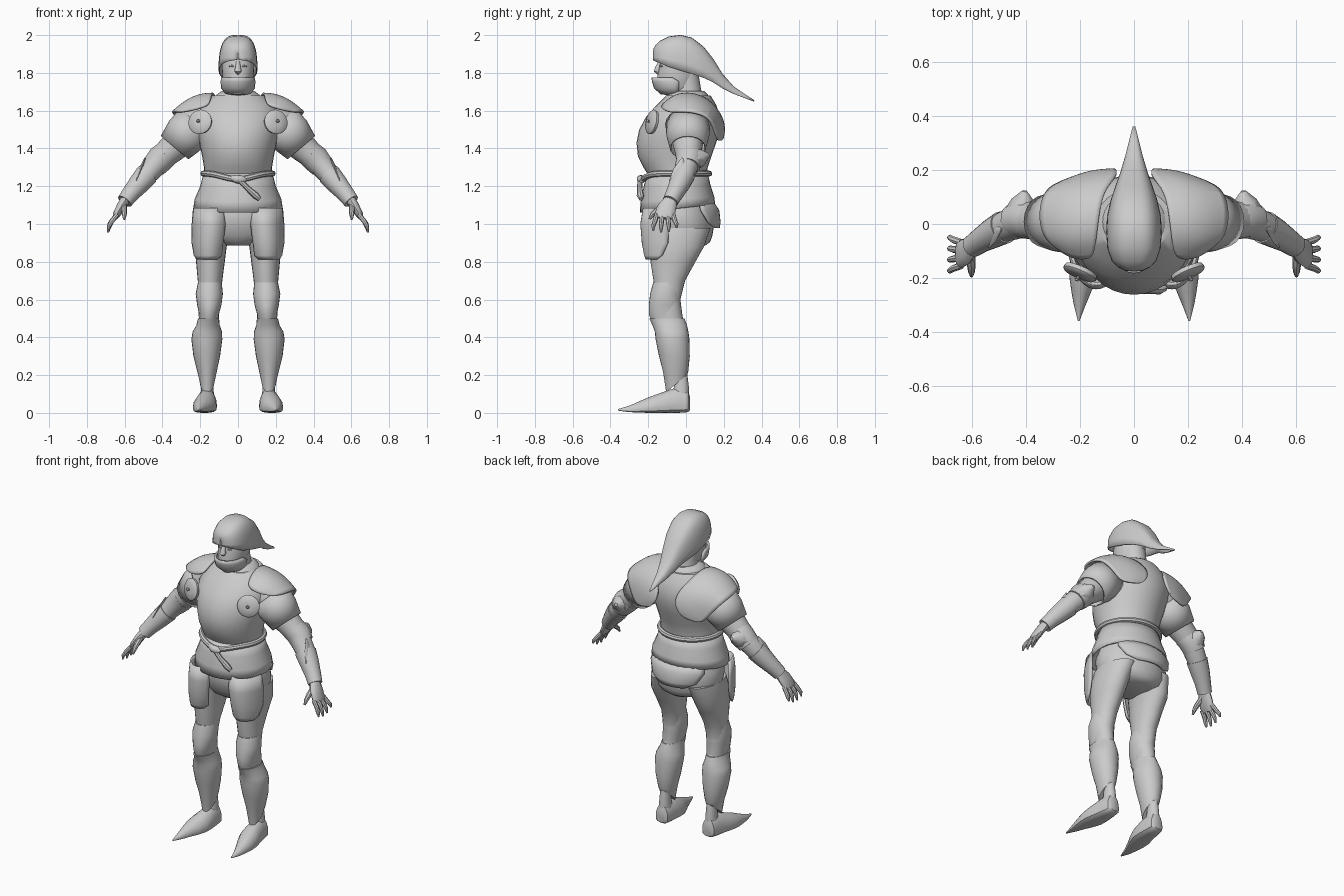
import bpy, bmesh, math
from mathutils import Vector

steel = bpy.data.materials.new("plain_grey")
steel.diffuse_color = (0.6, 0.6, 0.6, 1)


def skin(name, rings, closed=True, caps=True, mirror=False, solid=0, sub=0, loop=False, angle=40):
    """Bridge a list of equally long point rows into one surface."""
    bm = bmesh.new()
    rows = [[bm.verts.new(p) for p in r] for r in rings]
    n = len(rows[0])
    pairs = list(zip(rows, rows[1:])) + ([(rows[-1], rows[0])] if loop else [])
    for a, b in pairs:
        for i in range(n if closed else n - 1):
            j = (i + 1) % n
            bm.faces.new((a[i], a[j], b[j], b[i]))
    if closed and caps and not loop:
        bm.faces.new(rows[0])
        bm.faces.new(rows[-1])
    bmesh.ops.recalc_face_normals(bm, faces=bm.faces)
    me = bpy.data.meshes.new(name)
    bm.to_mesh(me)
    bm.free()
    me.materials.append(steel)
    ob = bpy.data.objects.new(name, me)
    bpy.context.collection.objects.link(ob)
    bpy.ops.object.select_all(action='DESELECT')
    ob.select_set(True)
    bpy.context.view_layer.objects.active = ob
    bpy.ops.object.shade_smooth_by_angle(angle=math.radians(angle))
    if sub:
        ob.modifiers.new("round", 'SUBSURF').levels = sub
        ob.modifiers["round"].render_levels = sub
    if solid:
        m = ob.modifiers.new("thickness", 'SOLIDIFY')
        m.thickness, m.offset = solid, 0
    if mirror:
        ob.modifiers.new("mirror", 'MIRROR')
    return ob


def oval(z, x0, x1, yf, yb, tilt=0, n=24):
    """Ring between left/right and front/back limits, raised at the back by tilt."""
    cx, cy, rx, ry = (x0 + x1) / 2, (yf + yb) / 2, (x1 - x0) / 2, (yb - yf) / 2
    return [(cx + rx * math.cos(t), cy + ry * math.sin(t), z + tilt * math.sin(t))
            for t in (2 * math.pi * i / n for i in range(n))]


def body(name, secs, **kw):
    """Symmetric part from (z, half width, front, back[, tilt])."""
    return skin(name, [oval(s[0], -s[1], *s[1:], n=32) for s in secs], **kw)


def limb(name, secs, **kw):
    """One of a pair from (z, inner x, outer x, front, back[, tilt])."""
    return skin(name, [oval(*s) for s in secs], mirror=True, **kw)


def arc(z, x, y, rx, ry, a0, a1, n=14):
    """Open row, angles in degrees measured from straight ahead."""
    return [(x + rx * math.sin(a), y - ry * math.cos(a), z)
            for a in (math.radians(a0 + (a1 - a0) * i / n) for i in range(n + 1))]


def tube(name, path, n=12, ref=(0, 1, 0), loop=False, **kw):
    """Round sections along a path of (x, y, z, radius[, second radius])."""
    pts, ref, rings = [Vector(p[:3]) for p in path], Vector(ref), []
    last = len(pts) - 1
    for i, p in enumerate(path):
        nxt = pts[(i + 1) % len(pts)] if loop else pts[min(i + 1, last)]
        prv = pts[i - 1] if loop else pts[max(i - 1, 0)]
        t = (nxt - prv).normalized()
        u = (ref - t * ref.dot(t)).normalized()
        v = t.cross(u)
        rings.append([pts[i] + u * p[3] * math.cos(a) + v * p[-1] * math.sin(a)
                      for a in (2 * math.pi * k / n for k in range(n))])
    return skin(name, rings, loop=loop, **kw)


# Torso, collar, neck and waist
body("breastplate", [(1.25, .178, -.195, .11), (1.3, .18, -.225, .115), (1.36, .19, -.255, .135),
                     (1.43, .205, -.262, .16), (1.5, .22, -.248, .18), (1.57, .225, -.21, .18),
                     (1.63, .2, -.155, .16), (1.68, .14, -.105, .13)])
body("collar", [(1.64, .15, -.12, .14), (1.685, .112, -.1, .115), (1.705, .085, -.08, .095)])
body("neck", [(1.66, .08, -.08, .09), (1.74, .068, -.07, .075), (1.8, .068, -.07, .065)])
body("waist_skirt", [(1.27, .178, -.2, .11), (1.2, .195, -.22, .125, .005), (1.13, .225, -.235, .145, .012),
                     (1.082, .232, -.24, .15, .022)], caps=False, solid=.01)
body("hips", [(1.14, .19, -.18, .12), (1.06, .218, -.205, .14), (1.0, .22, -.2, .15),
              (.94, .205, -.175, .14), (.905, .16, -.15, .128), (.885, .08, -.12, .1)])
skin("rear_plate", [arc(1.12, 0, 0, .2, .14, 118, 242), arc(1.07, 0, 0, .21, .172, 118, 242),
                    arc(1.01, 0, 0, .2, .178, 130, 230), arc(.98, 0, 0, .17, .174, 148, 212)],
     closed=False, solid=.01)

# Belt dipping to a knot with a hanging end
belt = []
for i in range(40):
    a = 2 * math.pi * i / 40
    dip = max(0, math.cos(a)) ** 6 * .03
    belt.append((.183 * math.sin(a), -.052 - .175 * math.cos(a), 1.267 - dip, .016))
tube("belt", belt, n=8, ref=(0, 0, 1), loop=True)
tube("belt_knot", [(-.035, -.23, 1.245, .012), (-.01, -.238, 1.238, .022), (.02, -.238, 1.235, .022),
                   (.04, -.233, 1.23, .012)], ref=(0, 0, 1))
tube("belt_end", [(0, -.243, 1.24, .014), (.05, -.245, 1.19, .014), (.095, -.242, 1.15, .019),
                  (.115, -.237, 1.132, .012)], n=8)

# Head, face and chin guard
body("head", [(1.685, .05, -.135, .04), (1.72, .073, -.155, .05), (1.78, .082, -.152, .06),
              (1.83, .085, -.142, .06), (1.9, .08, -.13, .055), (1.95, .05, -.1, .03)])
tube("nose", [(0, -.135, 1.86, .01), (0, -.148, 1.83, .014), (0, -.152, 1.81, .019), (0, -.142, 1.798, .01)],
     ref=(1, 0, 0))
tube("eye", [(.02, -.134, 1.835, .003), (.033, -.134, 1.837, .007), (.046, -.126, 1.835, .003)],
     ref=(0, 0, 1), n=8, mirror=True)
skin("chin_guard", [arc(1.775, 0, -.06, .083, .118, -85, 85), arc(1.755, 0, -.055, .088, .12, -98, 98),
                    arc(1.72, 0, -.055, .085, .11, -100, 100), arc(1.695, 0, -.055, .066, .08, -98, 98),
                    arc(1.682, 0, -.05, .035, .035, -90, 90)], closed=False, solid=.01)

# Helmet swept back to a long pointed tail: (y, top, bottom, half width)
helmet = [(-.173, 1.9, 1.868, .004), (-.17, 1.926, 1.866, .032), (-.158, 1.946, 1.86, .058),
          (-.135, 1.968, 1.85, .08), (-.09, 1.99, 1.832, .096), (-.03, 1.998, 1.813, .1),
          (.03, 1.984, 1.795, .097), (.09, 1.938, 1.775, .083), (.14, 1.876, 1.753, .066),
          (.19, 1.795, 1.72, .048), (.25, 1.727, 1.69, .03), (.31, 1.685, 1.667, .015),
          (.36, 1.653, 1.648, .002)]
rows = []
for y, zt, zb, w in helmet:
    rows.append([])
    for i in range(21):
        c, s = math.cos(math.pi * i / 20), math.sin(math.pi * i / 20)
        rows[-1].append((w * math.copysign(abs(c) ** .65, c), y, zb + (zt - zb) * max(s, 0) ** .75))
skin("helmet", rows, closed=False, solid=.006, angle=70)

# Shoulder plates with wings wrapping onto the back
skin("shoulder_plate", [
    [(.15, -.125, 1.63), (.2, -.13, 1.615), (.25, -.115, 1.6), (.3, -.075, 1.59)],
    [(.14, -.06, 1.685), (.2, -.07, 1.68), (.27, -.07, 1.65), (.335, -.045, 1.595)],
    [(.13, .03, 1.695), (.2, .03, 1.695), (.28, .03, 1.66), (.352, .03, 1.595)],
    [(.115, .12, 1.66), (.18, .135, 1.645), (.26, .135, 1.615), (.335, .12, 1.57)],
    [(.06, .185, 1.58), (.14, .19, 1.57), (.21, .175, 1.54), (.28, .15, 1.5)],
    [(.065, .205, 1.51), (.13, .2, 1.49), (.18, .19, 1.47), (.245, .165, 1.45)],
    [(.11, .195, 1.46), (.14, .192, 1.45), (.17, .187, 1.445), (.21, .175, 1.44)]],
    closed=False, solid=.012, sub=2, mirror=True)

# Armpit discs with a central pin
C, N = Vector((.2, -.18, 1.54)), Vector((.38, -.88, .2)).normalized()


def along(d, r):
    return (*(C + N * d), r)


tube("armpit_disc", [along(-.012, .062), along(.004, .066), along(.012, .058), along(.016, .02)],
     n=24, ref=(0, 0, 1), mirror=True)
tube("disc_pin", [along(0, .006), along(.024, .006), along(.028, .01), along(.034, .005)],
     n=8, ref=(0, 0, 1), mirror=True)

# Arms, sleeves, elbow guards and gauntlets
tube("arm", [(.17, .02, 1.56, .1), (.25, .01, 1.5, .1), (.33, .01, 1.415, .078), (.41, .015, 1.345, .066),
             (.48, -.01, 1.265, .057), (.545, -.045, 1.19, .046), (.597, -.08, 1.125, .034)],
     n=20, mirror=True)
tube("sleeve_plate", [(.22, .01, 1.53, .115), (.28, .01, 1.47, .11), (.335, .01, 1.405, .092)],
     n=20, mirror=True, caps=False, solid=.008)
tube("elbow_guard", [(.375, .012, 1.375, .07), (.41, .02, 1.345, .073), (.445, .01, 1.305, .065)],
     n=16, mirror=True)
tube("elbow_spike", [(.42, .04, 1.34, .06), (.41, .085, 1.355, .045), (.405, .122, 1.365, .01)],
     n=8, ref=(0, 0, 1), mirror=True)
tube("gauntlet", [(.482, -.012, 1.262, .062), (.525, -.035, 1.212, .056), (.567, -.06, 1.163, .047),
                  (.6, -.083, 1.12, .042)], n=16, mirror=True)
tube("gauntlet_point", [(.54, -.04, 1.225, .05, .01), (.515, -.03, 1.29, .036, .01),
                        (.492, -.02, 1.35, .004)], n=8, mirror=True)

# Hands
tube("palm", [(.595, -.08, 1.13, .035, .028), (.62, -.1, 1.09, .05, .024), (.643, -.113, 1.05, .052, .02),
              (.653, -.115, 1.03, .045, .012)], mirror=True)
for i in range(4):
    y, e = -.155 + .029 * i, (.01, 0, .004, .025)[i]
    s = (i - 1.5) * .012
    tube(f"finger_{i + 1}", [(.64, y, 1.05, .013), (.668, y + s * .5, 1.015, .013),
                             (.682, y + s, .985 + e / 2, .011), (.688, y + s, .955 + e, .005)],
         n=8, mirror=True)
tube("thumb", [(.605, -.11, 1.1, .018), (.603, -.15, 1.075, .016), (.602, -.178, 1.05, .013),
               (.602, -.193, 1.025, .006)], n=8, ref=(1, 0, 0), mirror=True)

# Legs
limb("thigh", [(.98, .03, .215, -.18, .13), (.88, .06, .232, -.19, .095), (.8, .07, .222, -.188, .05),
               (.7, .083, .213, -.172, -.005), (.6, .095, .212, -.16, -.03), (.45, .105, .205, -.15, -.01)])
limb("knee_guard", [(.69, .086, .212, -.174, -.02), (.63, .08, .224, -.19, -.03),
                    (.57, .088, .216, -.197, -.028), (.52, .102, .206, -.197, -.02), (.46, .105, .207, -.165, -.005)])
limb("shin_guard", [(.5, .1, .212, -.195, -.008), (.465, .097, .22, -.178, .005), (.43, .085, .24, -.165, .013),
                    (.39, .083, .247, -.161, .018), (.3, .095, .236, -.143, .02), (.22, .112, .216, -.122, .012),
                    (.155, .127, .2, -.105, .005, .045)])
limb("ankle", [(.07, .125, .2, -.085, .018), (.13, .13, .195, -.065, .016), (.22, .135, .19, -.06, .005)])
skin("thigh_plate", [arc(1.085, .14, -.06, .095, .162, -42, 76), arc(1.0, .14, -.06, .101, .176, -44, 80),
                     arc(.9, .148, -.06, .094, .168, -44, 78), arc(.835, .15, -.06, .086, .156, -44, 66),
                     arc(.814, .155, -.06, .075, .148, -35, 52)],
     closed=False, solid=.012, mirror=True)

# Long pointed shoes: (y, centre x, half width, top, bottom)
shoe = [(.02, .163, .028, .09, .012), (.01, .163, .042, .12, .004), (-.04, .165, .05, .135, 0),
        (-.09, .168, .057, .122, 0), (-.15, .176, .063, .1, 0), (-.2, .186, .053, .082, 0),
        (-.25, .195, .037, .06, .002), (-.3, .201, .022, .038, .004), (-.36, .205, .003, .02, .012)]
rows = []
for y, x, w, zt, zb in shoe:
    rows.append([])
    for i in range(16):
        c, s = math.cos(math.pi * i / 8), math.sin(math.pi * i / 8)
        mid = zb + (zt - zb) * .3
        rows[-1].append((x + w * c, y, mid + (zt - mid) * s if s > 0 else mid - (mid - zb) * abs(s) ** .5))
skin("shoe", rows, mirror=True)
